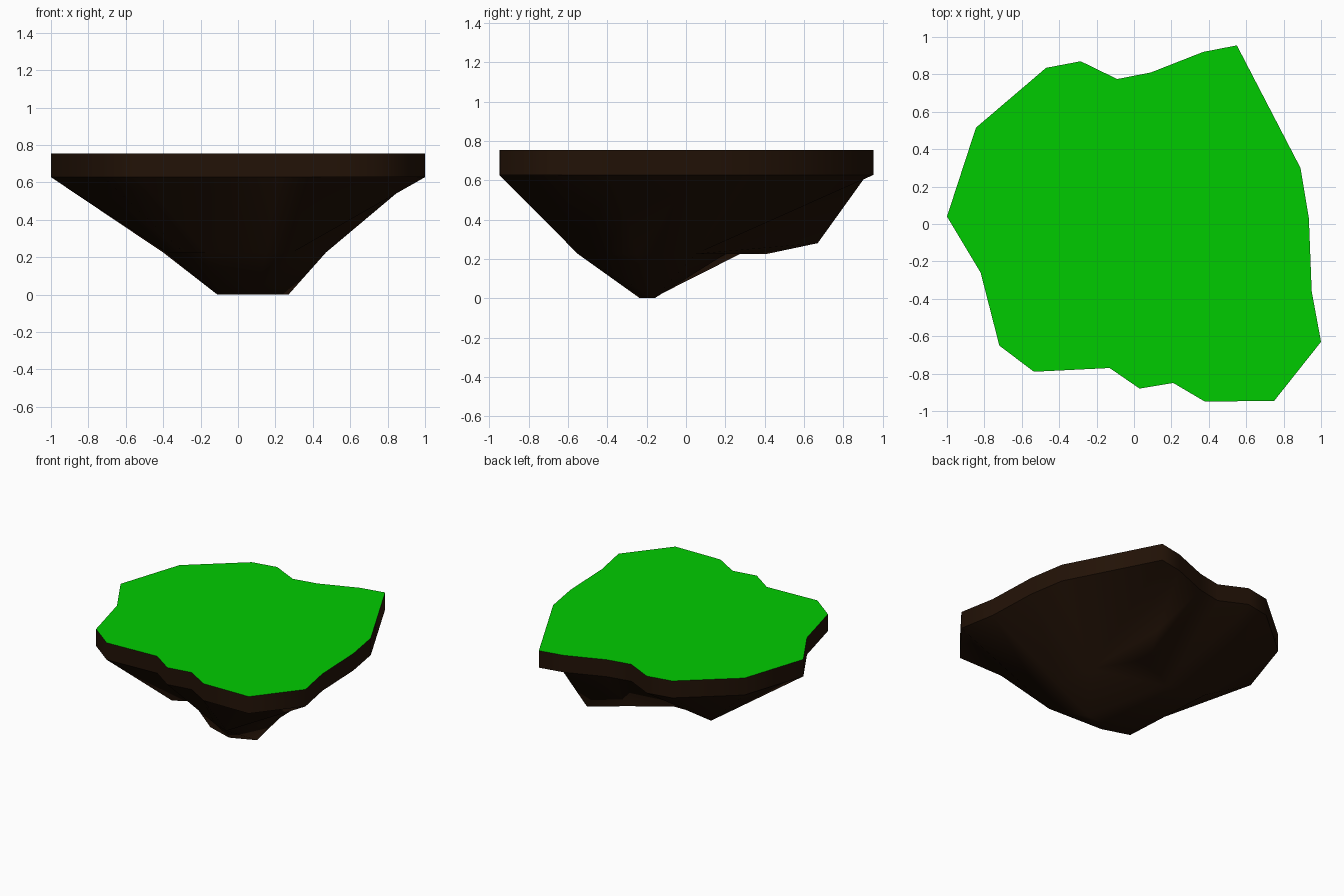
import bpy, bmesh

if "Cube" in bpy.data.objects:
    bpy.data.objects.remove(bpy.data.objects["Cube"])

TOP, RIM = 0.755, 0.628

# island outline, counter-clockwise seen from above
outline = [(-1, .04), (-.82, -.26), (-.72, -.65), (-.535, -.79), (-.13, -.77),
           (.03, -.88), (.21, -.85), (.38, -.95), (.75, -.945), (1, -.63),
           (.95, -.36), (.935, .03), (.89, .30), (.55, .955), (.37, .92),
           (.09, .81), (-.09, .775), (-.285, .87), (-.47, .835), (-.845, .515)]
LEDGE = 8  # this corner only carries a flat overhang, not a sloping face

# lower ring: x, y, z, first rim point (ledge skipped) its fan of faces reaches
ring = [(-.38, -.13, .225, 0), (-.29, -.365, .225, 1), (-.17, -.29, .225, 3),
        (.155, -.50, .225, 5), (.29, -.55, .225, 7), (.47, -.25, .225, 9),
        (.42, .05, .225, 10), (.35, .67, .28, 13), (.20, .41, .225, 14),
        (-.12, .20, .225, 15), (-.40, .275, .225, 16)]
FLAT = [(0, 1, 2), (6, 7, 8), (6, 8, 9)]  # shelf faces inside the ring
INNER = [0, 2, 3, 4, 5, 6, 9, 10]         # ring points joined to the keel

# keel at the very bottom: x, y, z, first inner ring point
keel = [(-.11, -.17, 0, -2), (.09, -.235, 0, 1), (.27, -.16, 0, 3)]


def material(name, color):
    m = bpy.data.materials.new(name)
    m.diffuse_color = (*color, 1)
    m.use_nodes = True
    m.node_tree.nodes["Principled BSDF"].inputs["Base Color"].default_value = m.diffuse_color
    return m


def add_object(name, me, mat):
    me.materials.append(mat)
    bpy.context.collection.objects.link(bpy.data.objects.new(name, me))


def stitch(bm, outer, inner, links):
    """Join two closed rings of different size with fans of triangles."""
    n, m = len(outer), len(inner)
    for i in range(m):
        end = links[i + 1] if i + 1 < m else links[0] + n
        for k in range(links[i], end):
            bm.faces.new((inner[i], outer[k % n], outer[(k + 1) % n]))
        bm.faces.new((inner[i], outer[end % n], inner[(i + 1) % m]))


# rock: vertical rim band, sloping underside, small keel
bm = bmesh.new()
top = [bm.verts.new((x, y, TOP)) for x, y in outline]
rim = [bm.verts.new((x, y, RIM)) for x, y in outline]
mid = [bm.verts.new(p[:3]) for p in ring]
low = [bm.verts.new(p[:3]) for p in keel]
n = len(outline)
for i in range(n):
    j = (i + 1) % n
    bm.faces.new((top[i], rim[i], rim[j], top[j]))
bm.faces.new(rim[LEDGE - 1:LEDGE + 2])
stitch(bm, rim[:LEDGE] + rim[LEDGE + 1:], mid, [p[3] for p in ring])
for tri in FLAT:
    bm.faces.new([mid[i] for i in tri])
stitch(bm, [mid[i] for i in INNER], low, [p[3] for p in keel])
bm.faces.new(low)
for f in bm.faces:
    f.smooth = True
for i in range(n):
    bm.edges.get((rim[i], rim[(i + 1) % n])).smooth = False
bmesh.ops.recalc_face_normals(bm, faces=bm.faces)
if sum(f.normal.z * f.calc_area() for f in bm.faces) > 0:
    bmesh.ops.reverse_faces(bm, faces=bm.faces)
me = bpy.data.meshes.new("rock_base")
bm.to_mesh(me)
bm.free()
add_object("rock_base", me, material("rock", (.016, .006, .002)))

# flat grass surface closing the top
me = bpy.data.meshes.new("grass_top")
me.from_pydata([(x, y, TOP) for x, y in outline], [], [list(range(n))])
add_object("grass_top", me, material("grass", (0, .6, 0)))
